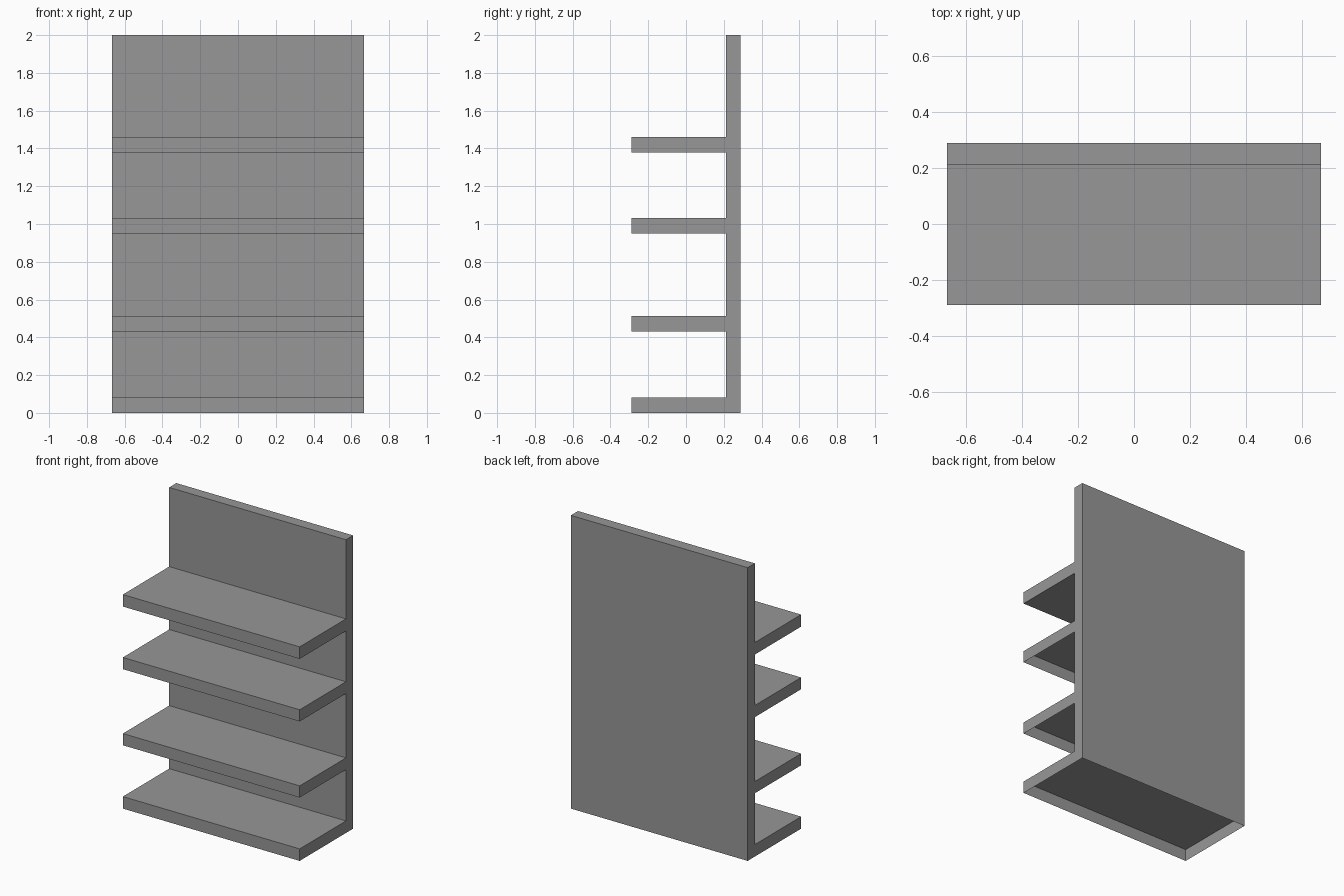
import bpy, bmesh

if "Cube" in bpy.data.objects:
    bpy.data.objects.remove(bpy.data.objects["Cube"])

HALF_W = 0.667
FRONT, PANEL, BACK = -0.288, 0.211, 0.288
HEIGHT = 2.0
SHELVES = [(0.0, 0.082), (0.432, 0.512), (0.951, 1.031), (1.378, 1.46)]

# Comb-shaped side profile: back panel with four shelves
profile = [(BACK, 0.0)]
for low, high in SHELVES:
    if low > 0:
        profile.append((PANEL, low))
    profile += [(FRONT, low), (FRONT, high), (PANEL, high)]
profile += [(PANEL, HEIGHT), (BACK, HEIGHT)]

# Extrude the profile across the full width
bm = bmesh.new()
side = bm.faces.new([bm.verts.new((-HALF_W, y, z)) for y, z in profile])
ext = bmesh.ops.extrude_face_region(bm, geom=[side], use_keep_orig=True)
moved = [g for g in ext["geom"] if isinstance(g, bmesh.types.BMVert)]
bmesh.ops.translate(bm, verts=moved, vec=(2 * HALF_W, 0, 0))
bmesh.ops.recalc_face_normals(bm, faces=bm.faces[:])

# The three lower shelves are hollow and open underneath
open_heights = [low for low, _ in SHELVES[:3]]
undersides = [f for f in bm.faces if f.normal.z < -0.9 and any(
    abs(f.calc_center_median().z - z) < 1e-4 for z in open_heights)]
bmesh.ops.delete(bm, geom=undersides, context='FACES_ONLY')

mesh = bpy.data.meshes.new("shelf_unit")
bm.to_mesh(mesh)
bm.free()

# Dark grey finish
dark_grey = bpy.data.materials.new("dark_grey")
dark_grey.diffuse_color = (0.31, 0.31, 0.31, 1.0)
dark_grey.use_nodes = True
dark_grey.node_tree.nodes["Principled BSDF"].inputs["Base Color"].default_value = dark_grey.diffuse_color
mesh.materials.append(dark_grey)
bpy.context.collection.objects.link(bpy.data.objects.new("shelf_unit", mesh))
